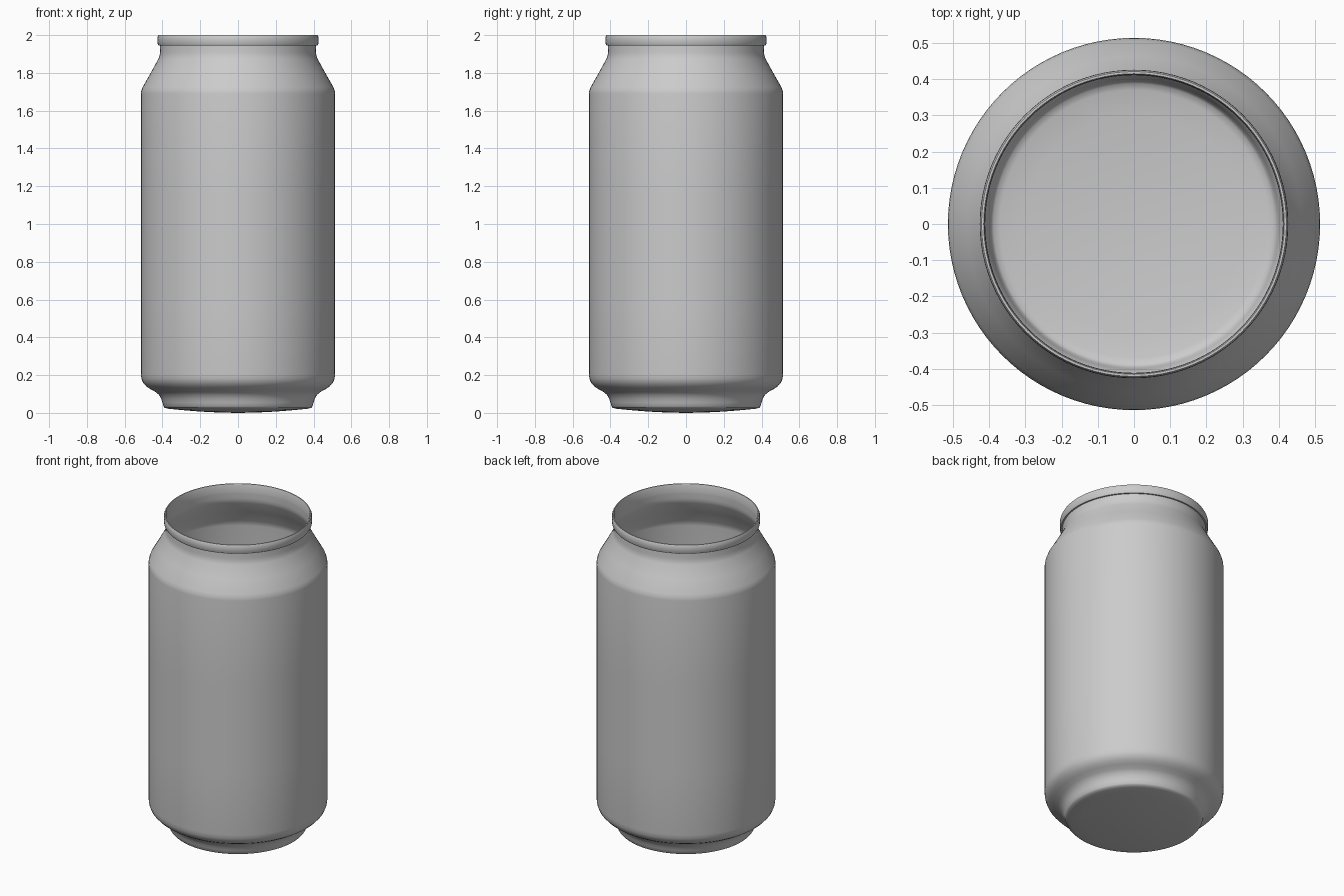
import bpy, bmesh, math

if "Cube" in bpy.data.objects:
    bpy.data.objects.remove(bpy.data.objects["Cube"])

def lathe(name, profile, segments=96, angle=40):
    """Revolve an (r, z) profile around the z axis."""
    bm = bmesh.new()
    verts = [bm.verts.new((r, 0, z)) for r, z in profile]
    edges = [bm.edges.new(p) for p in zip(verts, verts[1:])]
    bmesh.ops.spin(bm, geom=verts + edges, cent=(0, 0, 0), axis=(0, 0, 1),
                   angle=math.tau, steps=segments)
    bmesh.ops.remove_doubles(bm, verts=bm.verts, dist=1e-4)
    bmesh.ops.recalc_face_normals(bm, faces=bm.faces)
    # Outer wall must face away from the axis
    side = max(bm.faces, key=lambda f: f.calc_area())
    c = side.calc_center_median()
    if side.normal.x * c.x + side.normal.y * c.y < 0:
        bmesh.ops.reverse_faces(bm, faces=bm.faces)
    mesh = bpy.data.meshes.new(name)
    bm.to_mesh(mesh)
    bm.free()
    obj = bpy.data.objects.new(name, mesh)
    bpy.context.collection.objects.link(obj)
    bpy.ops.object.select_all(action='DESELECT')
    obj.select_set(True)
    bpy.context.view_layer.objects.active = obj
    bpy.ops.object.shade_smooth_by_angle(angle=math.radians(angle))
    return obj

# Thin open can: slightly bulged base, foot, straight wall, shoulder, neck, rolled lip
base = [(0, 0), (0.10, 0.002), (0.20, 0.007), (0.30, 0.015), (0.37, 0.022), (0.388, 0.027)]
foot = [(0.395, 0.035), (0.40, 0.055), (0.407, 0.075), (0.418, 0.095), (0.435, 0.11),
        (0.462, 0.125), (0.485, 0.14), (0.503, 0.16), (0.511, 0.18), (0.514, 0.205)]
wall = [(0.514, 0.6), (0.514, 1.15), (0.514, 1.69)]
shoulder = [(0.512, 1.705), (0.505, 1.725), (0.462, 1.80), (0.421, 1.875), (0.415, 1.892)]
neck = [(0.413, 1.91), (0.412, 1.945)]
lip = [(0.421, 1.945), (0.425, 1.952), (0.426, 1.975), (0.425, 1.992), (0.421, 2.0),
       (0.415, 2.0), (0.412, 1.993), (0.411, 1.945)]
lathe("can_body", base + foot + wall + shoulder + neck + lip)
